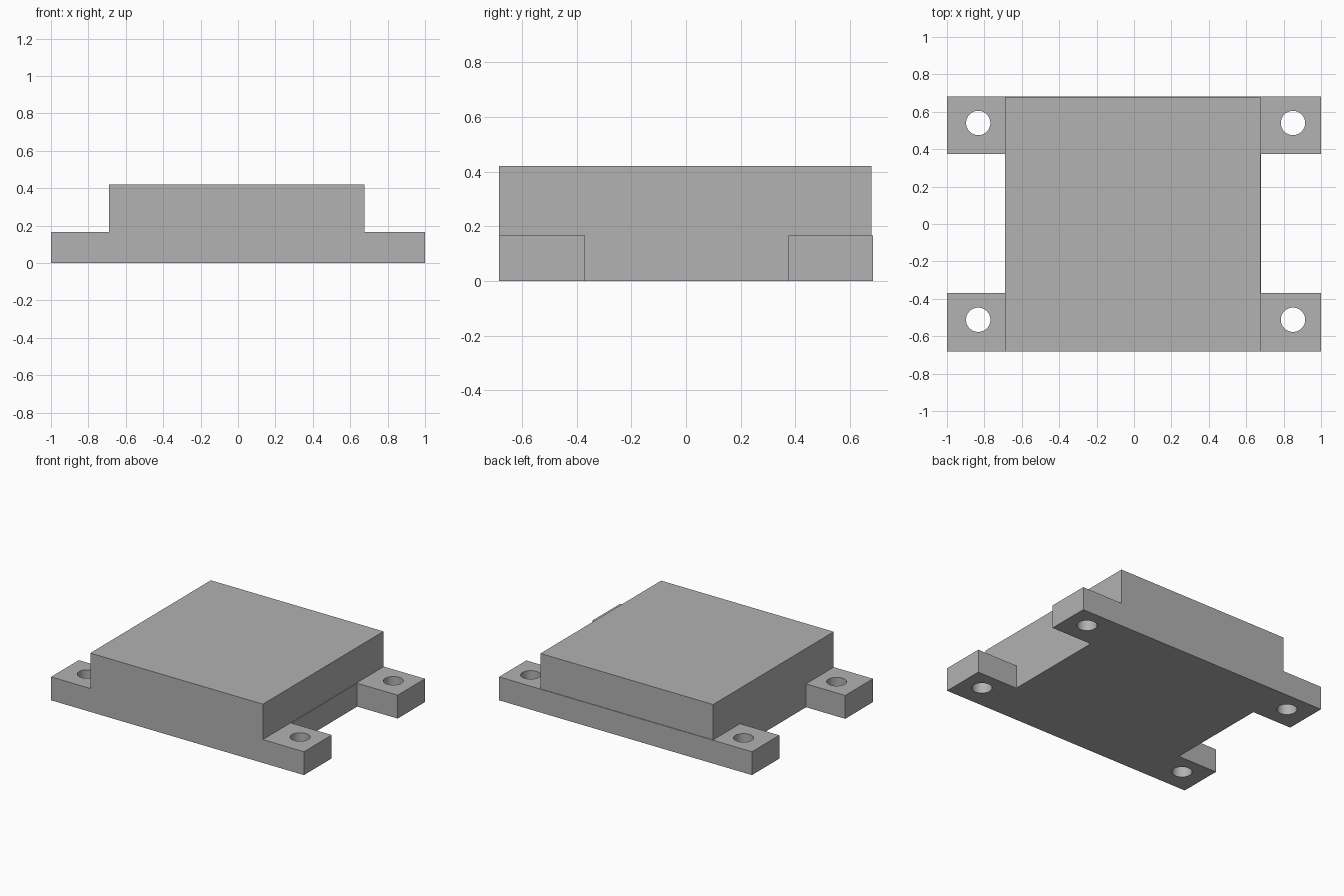
import bpy, bmesh

cube = bpy.data.objects.get("Cube")
if cube:
    bpy.data.objects.remove(cube, do_unlink=True)

grey = bpy.data.materials.new("plain grey")
grey.use_nodes = True
colour = (0.445, 0.445, 0.445, 1)
grey.diffuse_color = colour
grey.node_tree.nodes["Principled BSDF"].inputs["Base Color"].default_value = colour


def extrude_outline(name, outline, bottom, top):
    """Extrude a flat outline upwards into a solid object."""
    bm = bmesh.new()
    face = bm.faces.new([bm.verts.new((x, y, bottom)) for x, y in outline])
    result = bmesh.ops.extrude_face_region(bm, geom=[face])
    raised = [g for g in result["geom"] if isinstance(g, bmesh.types.BMVert)]
    bmesh.ops.translate(bm, verts=raised, vec=(0, 0, top - bottom))
    bmesh.ops.recalc_face_normals(bm, faces=bm.faces)
    mesh = bpy.data.meshes.new(name)
    bm.to_mesh(mesh)
    bm.free()
    mesh.materials.append(grey)
    obj = bpy.data.objects.new(name, mesh)
    bpy.context.collection.objects.link(obj)
    return obj


left, right = 0.68, -0.69       # base sides between the lugs
front, back = -0.683, 0.683
notch_front, notch_back = -0.37, 0.375
base_top, block_top = 0.167, 0.42

# Base plate with four corner lugs
base = extrude_outline("base_plate", [
    (-1, front), (1, front), (1, notch_front), (left, notch_front),
    (left, notch_back), (1, notch_back), (1, back), (-1, back),
    (-1, notch_back), (right, notch_back), (right, notch_front), (-1, notch_front),
], 0, base_top)

# Screw holes through the lugs
cutters = []
for x in (-0.833, 0.85):
    for y in (-0.512, 0.54):
        bpy.ops.mesh.primitive_cylinder_add(vertices=48, radius=0.065, depth=1, location=(x, y, 0))
        cutter = bpy.context.object
        cutter.name = "hole_cutter"
        cutter.hide_render = True
        cutter.data.materials.append(grey)
        cutters.append(cutter)
        hole = base.modifiers.new("screw_hole", "BOOLEAN")
        hole.operation = "DIFFERENCE"
        hole.solver = "EXACT"
        hole.object = cutter

# Apply the holes and drop the cutters
bpy.ops.object.select_all(action="DESELECT")
bpy.context.view_layer.objects.active = base
base.select_set(True)
for modifier in list(base.modifiers):
    bpy.ops.object.modifier_apply(modifier=modifier.name)
for cutter in cutters:
    bpy.data.objects.remove(cutter, do_unlink=True)
bpy.ops.object.shade_smooth_by_angle()

# Raised block, set in slightly from the back and left edges of the base
block_left, block_back = 0.675, 0.679
extrude_outline("raised_block", [
    (right, front), (block_left, front), (block_left, block_back), (right, block_back),
], base_top, block_top)
